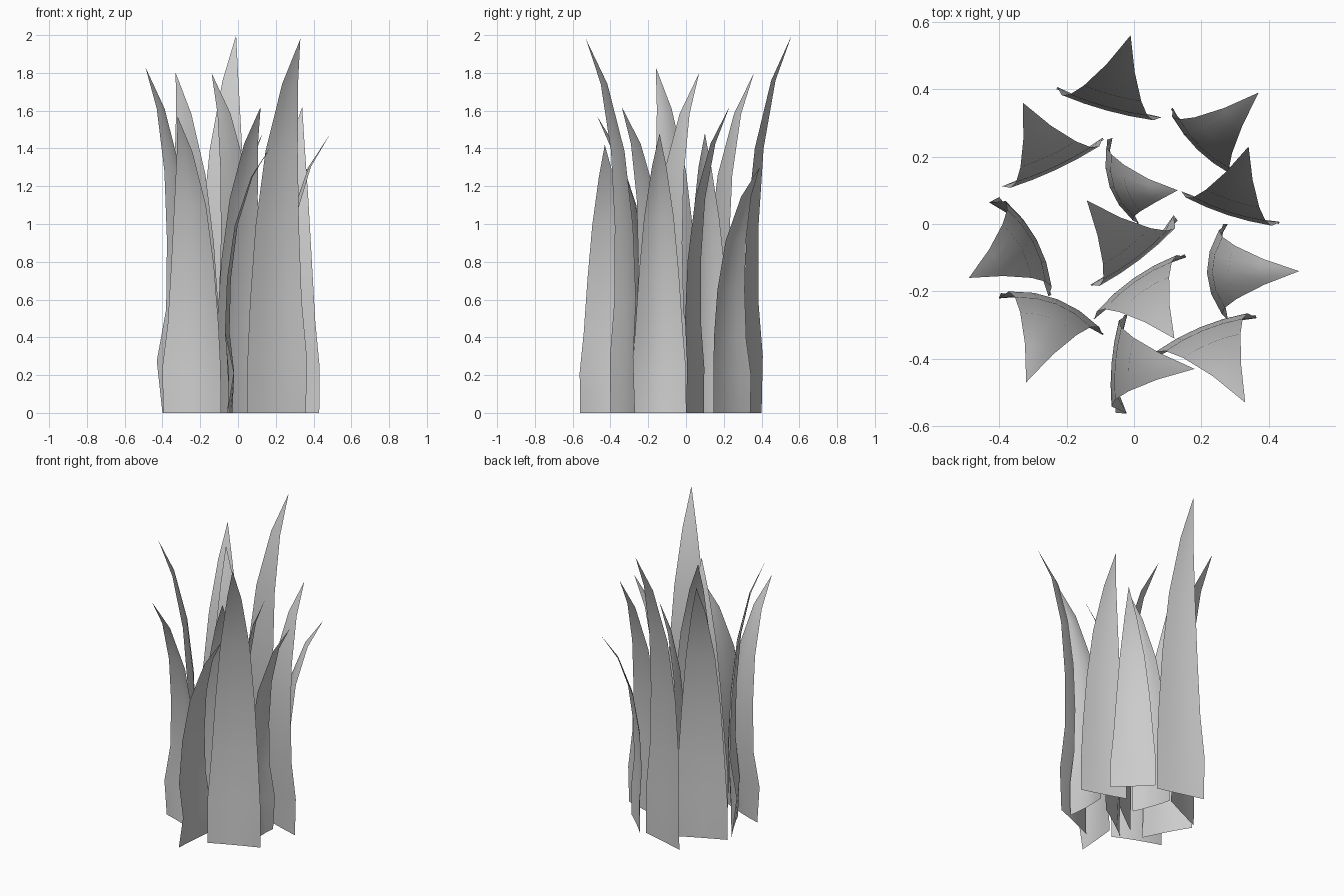
import bpy, bmesh
from mathutils import Vector

# blade: flared base corner, other base corner, tip (x, y, height), curl, edge flare
BLADES = [
    ((-0.23, 0.40), (0.08, 0.315), (-0.01, 0.56, 2.00), 0.01, 0.2),
    ((0.11, 0.34), (0.31, 0.145), (0.37, 0.39, 1.30), 0.02, 0.2),
    ((0.43, 0.0), (0.14, 0.095), (0.34, 0.23, 1.62), 0.012, 0.2),
    ((-0.08, 0.25), (0.01, 0.00), (0.13, 0.10, 1.48), 0.035, 0.5),
    ((0.13, 0.01), (-0.125, -0.185), (-0.14, 0.07, 1.80), 0.012, 0.6),
    ((0.15, -0.09), (-0.12, -0.28), (0.12, -0.34, 1.62), 0.02, 0.3),
    ((0.265, 0.00), (0.275, -0.285), (0.49, -0.14, 1.48), 0.045, 0.4),
    ((0.36, -0.27), (0.05, -0.40), (0.33, -0.53, 1.98), 0.018, 0.3),
    ((-0.055, -0.56), (-0.03, -0.27), (0.18, -0.43, 1.42), 0.012, 1.0),
    ((-0.395, -0.205), (-0.09, -0.325), (-0.32, -0.47, 1.57), 0.035, 0.5),
    ((-0.40, 0.08), (-0.245, -0.21), (-0.49, -0.16, 1.83), 0.03, 1.0),
    ((-0.09, 0.25), (-0.39, 0.11), (-0.33, 0.36, 1.80), 0.01, 0.2),
]

# rows up the blade: height, width and lean fractions, curl fraction, edge flare
ROWS = [(0, 1.0, 0.0, 0.2, 0.0), (0.15, 1.0, 0.0, 1.0, 1.0),
        (0.30, 0.88, -0.06, 0.9, 0.0), (0.50, 0.74, -0.02, 0.75, 0.0),
        (0.70, 0.55, 0.15, 0.5, 0.0), (0.88, 0.27, 0.52, 0.25, 0.0)]
COLS = [-1, -0.5, 0, 0.5, 1]


def make_blade(left, right, tip, curl, flare):
    left, right = Vector(left), Vector(right)
    mid, half = (left + right) / 2, (right - left) / 2
    reach = Vector(tip[:2]) - mid
    axis = half.normalized()
    side = reach.dot(axis)
    lean = reach - axis * side
    back = -lean.normalized()
    bm = bmesh.new()
    rows = []
    for t, w, l, c, f in ROWS:
        centre = mid + lean * l + axis * side * t ** 3
        row = []
        for u in COLS:
            bend = curl * c * (1 - u * u) - flare * f * u * u * (0.022 - 0.012 * u)
            p = centre + half * u * w + back * bend
            row.append(bm.verts.new((p.x, p.y, t * tip[2])))
        rows.append(row)
    for a, b in zip(rows, rows[1:]):
        for i in range(len(COLS) - 1):
            bm.faces.new((a[i], a[i + 1], b[i + 1], b[i]))
    top = bm.verts.new(tip)
    for i in range(len(COLS) - 1):
        bm.faces.new((rows[-1][i], rows[-1][i + 1], top))
    for face in bm.faces:
        face.smooth = True
    mesh = bpy.data.meshes.new("grass_blade")
    bm.to_mesh(mesh)
    bm.free()
    bpy.context.collection.objects.link(bpy.data.objects.new("grass_blade", mesh))


for blade in BLADES:
    make_blade(*blade)
